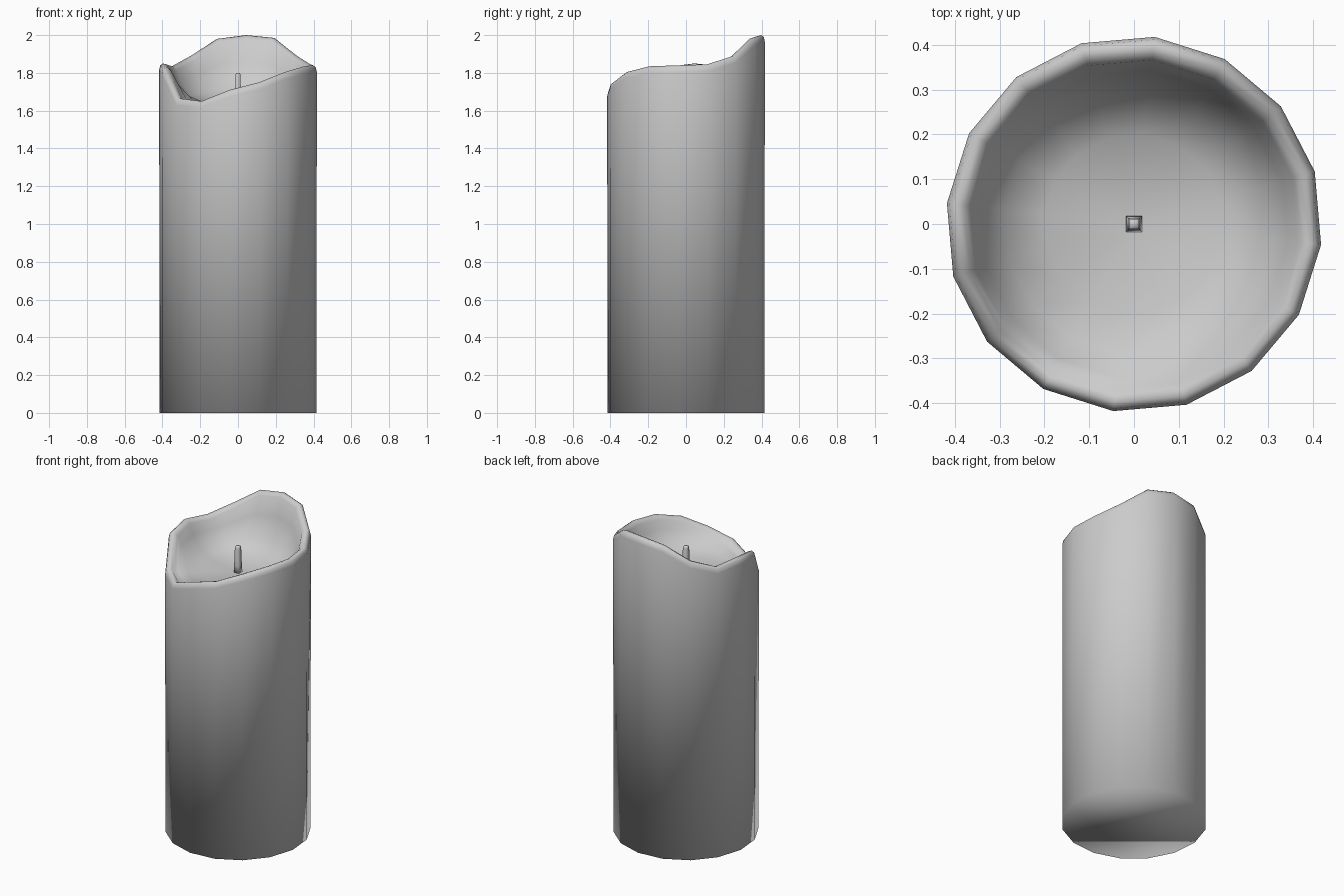
import bpy, math

if "Cube" in bpy.data.objects:
    bpy.data.objects.remove(bpy.data.objects["Cube"])

SIDES = 16
START = math.radians(-6.3)
FLOOR = 1.635
# height of the melted rim at each side, counter-clockwise from the right
RIM = [1.84, 1.845, 1.89, 1.985, 2.0, 1.98, 1.89, 1.835,
       1.85, 1.83, 1.665, 1.65, 1.71, 1.75, 1.805, 1.835]


def ring(radius, height):
    """One loop of points; height is a function of the rim height."""
    pts = []
    for i, z in enumerate(RIM):
        a = START + i * math.tau / SIDES
        pts.append((radius * math.cos(a), radius * math.sin(a), height(z)))
    return pts


def skin(name, rings, tip=None):
    """Join successive loops; cap the start, close the end with a tip or cap."""
    n = len(rings[0])
    verts = [p for r in rings for p in r]
    faces = [tuple(reversed(range(n)))]
    for k in range(len(rings) - 1):
        for i in range(n):
            j = (i + 1) % n
            faces.append((k * n + i, k * n + j, (k + 1) * n + j, (k + 1) * n + i))
    last = (len(rings) - 1) * n
    if tip:
        verts.append(tip)
        faces += [(last + i, last + (i + 1) % n, len(verts) - 1) for i in range(n)]
    else:
        faces.append(tuple(range(last, last + n)))
    me = bpy.data.meshes.new(name)
    me.from_pydata(verts, [], faces)
    me.shade_smooth()
    ob = bpy.data.objects.new(name, me)
    bpy.context.collection.objects.link(ob)
    return ob


# Wax body: outer wall, rounded lip, then the melted bowl
skin("candle_body", [
    ring(0.418, lambda z: 0.0),
    ring(0.42, lambda z: z - 0.035),
    ring(0.414, lambda z: z - 0.01),
    ring(0.40, lambda z: z),
    ring(0.382, lambda z: z - 0.005),
    ring(0.368, lambda z: z - 0.02),
    ring(0.345, lambda z: FLOOR + 0.62 * (z - FLOOR)),
    ring(0.29, lambda z: FLOOR + 0.25 * (z - FLOOR)),
    ring(0.20, lambda z: FLOOR + 0.04 * (z - FLOOR)),
], tip=(0, 0, FLOOR))


# Wick: slightly tapered square post
def square(h, z):
    return [(-h, -h, z), (h, -h, z), (h, h, z), (-h, h, z)]


skin("wick", [square(0.018, FLOOR - 0.01), square(0.016, 1.68),
              square(0.013, 1.79), square(0.011, 1.80)])
